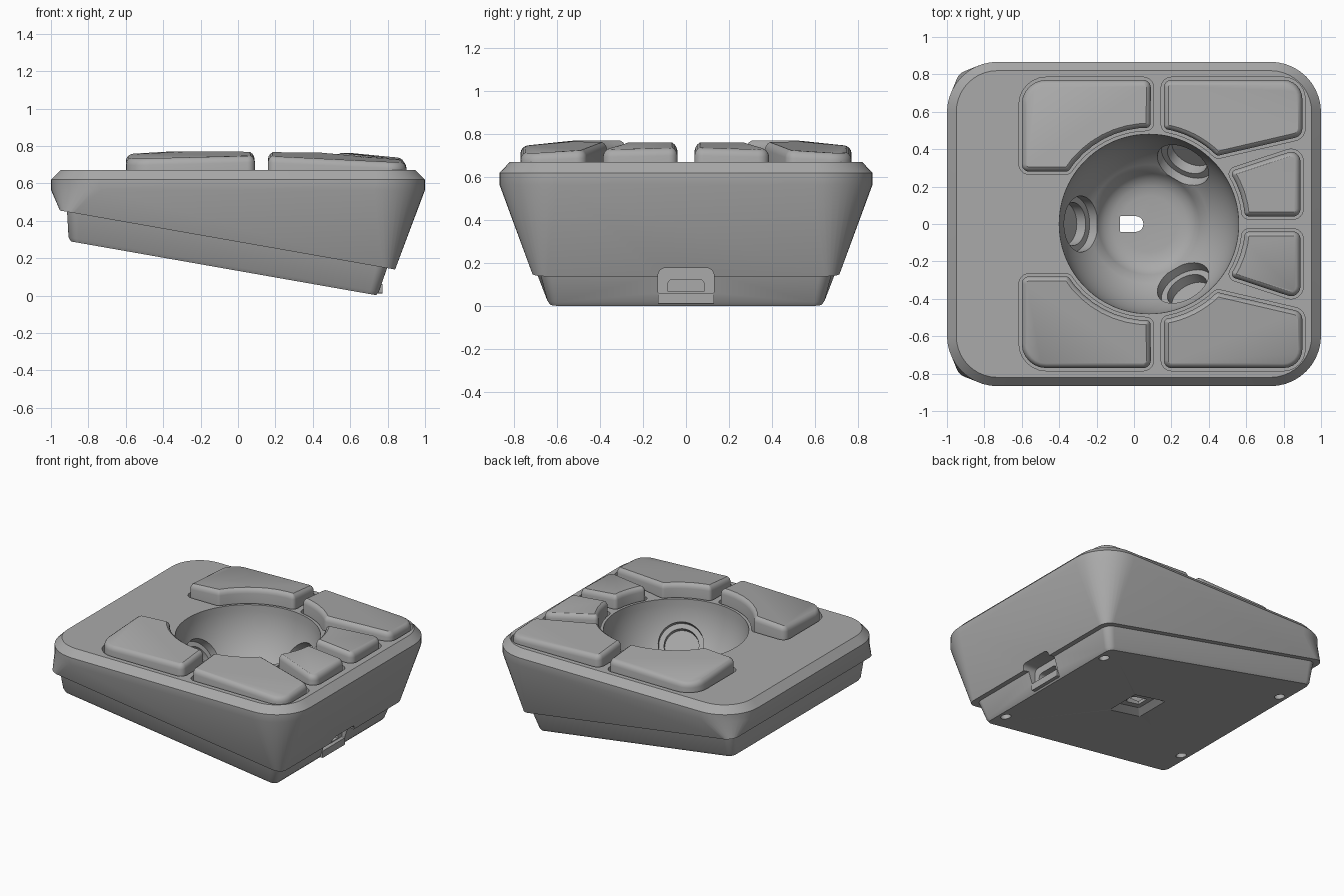
import bpy, bmesh, math
from mathutils import Vector, Matrix

cube = bpy.data.objects.get("Cube")
if cube:
    bpy.data.objects.remove(cube, do_unlink=True)

grey = bpy.data.materials.new("plain grey")
grey.use_nodes = True
COLOUR = (0.4, 0.4, 0.4, 1)
grey.diffuse_color = COLOUR
grey.node_tree.nodes["Principled BSDF"].inputs["Base Color"].default_value = COLOUR

CUP = Vector((0.08, 0, 0.67))   # centre of the ball cup
TILT = -0.176                   # slope of the wedge underside


def round_poly(corners, n=6):
    """Counter-clockwise outline with each (x, y, radius) corner rounded."""
    out = []
    for i, (x, y, r) in enumerate(corners):
        p = Vector((x, y))
        if r == 0:
            out.append(p)
            continue
        a = (Vector(corners[i - 1][:2]) - p).normalized()
        b = (Vector(corners[(i + 1) % len(corners)][:2]) - p).normalized()
        half = a.angle(b) / 2
        centre = p + (a + b).normalized() * r / math.sin(half)
        start = p + a * r / math.tan(half) - centre
        turn = math.pi - 2 * half
        for k in range(n + 1):
            out.append(centre + Matrix.Rotation(turn * k / n, 2) @ start)
    return out


def inset(outline, d):
    """Move an outline inward by d (outward when negative)."""
    out = []
    for i, p in enumerate(outline):
        t = (p - outline[i - 1]).normalized() + (outline[(i + 1) % len(outline)] - p).normalized()
        t.normalize()
        out.append(p + Vector((-t.y, t.x)) * d)
    return out


def loft(name, rings):
    """Skin closed rings and cap both ends."""
    bm = bmesh.new()
    loops = [[bm.verts.new(v) for v in ring] for ring in rings]
    for lo, hi in zip(loops, loops[1:]):
        for i in range(len(lo)):
            bm.faces.new((lo[i - 1], lo[i], hi[i], hi[i - 1]))
    bm.faces.new(loops[0])
    bm.faces.new(loops[-1])
    bmesh.ops.recalc_face_normals(bm, faces=bm.faces)
    mesh = bpy.data.meshes.new(name)
    bm.to_mesh(mesh)
    bm.free()
    mesh.materials.append(grey)
    obj = bpy.data.objects.new(name, mesh)
    bpy.context.collection.objects.link(obj)
    return obj


def flat(outline, z):
    return [(p.x, p.y, z) for p in outline]


def prism(name, outline, z0, z1):
    return loft(name, [flat(outline, z0), flat(outline, z1)])


def lathe(name, profile, matrix, n=64):
    """Revolve (radius, height) pairs about the local z axis."""
    turns = [2 * math.pi * k / n for k in range(n)]
    return loft(name, [[matrix @ Vector((r * math.cos(a), r * math.sin(a), z)) for a in turns]
                       for r, z in profile])


def smooth(obj):
    bpy.ops.object.select_all(action='DESELECT')
    obj.select_set(True)
    bpy.context.view_layer.objects.active = obj
    bpy.ops.object.shade_smooth_by_angle(angle=math.radians(30))


def cut(target, cutter):
    cutter.hide_render = True
    mod = target.modifiers.new("cut", 'BOOLEAN')
    mod.operation = 'DIFFERENCE'
    mod.solver = 'EXACT'
    mod.object = cutter
    bpy.context.view_layer.objects.active = target
    bpy.ops.object.modifier_apply(modifier=mod.name)
    bpy.data.objects.remove(cutter, do_unlink=True)


def section(xl, xr, yl, yr, r, z, slope=0.0):
    """Rounded four-sided body section on a level or tilted plane."""
    pts = round_poly([(xr, -yr, r), (xr, yr, r), (xl, yl, r), (xl, -yl, r)], 10)
    return [(p.x, p.y, z + slope * p.x) for p in pts]


# Wedge case: chamfered top, tapered walls, tilted step and base
body = loft("case", [
    section(-0.95, 0.95, 0.82, 0.82, 0.22, 0.67),
    section(-1, 1, 0.867, 0.867, 0.27, 0.62),
    section(-1, 1, 0.867, 0.867, 0.27, 0.565),
    section(-0.952, 0.84, 0.826, 0.71, 0.07, 0.287, TILT),
    section(-0.914, 0.797, 0.79, 0.675, 0.06, 0.287, TILT),
    section(-0.906, 0.753, 0.755, 0.642, 0.05, 0.152, TILT),
    section(-0.893, 0.738, 0.743, 0.63, 0.04, 0.132, TILT)])

# Ball cup: spherical wall, small step, shallow floor
R = 0.48
profile = [(R, 0.05)]
for k in range(0, 11):
    a = math.radians(5.4 * k)
    profile.append((R * math.cos(a), -R * math.sin(a)))
profile += [(0.27, -0.41), (0.24, -0.44), (0.2, -0.458), (0.15, -0.465)]
cut(body, lathe("cup_cutter", profile, Matrix.Translation(CUP), 96))

# Three stepped bearing pockets aimed at the cup centre
for angle in (60, 180, 300):
    a, e = math.radians(angle), math.radians(37)
    aim = Vector((math.cos(a) * math.cos(e), math.sin(a) * math.cos(e), -math.sin(e)))
    m = Matrix.Translation(CUP) @ aim.to_track_quat('Z', 'Y').to_matrix().to_4x4()
    cut(body, lathe("pocket_cutter", [(0.15, 0.38), (0.15, 0.51), (0.115, 0.51), (0.115, 0.57)], m, 40))


# Button outlines around the cup
def cup_arc(a0, a1, n=8):
    return [(CUP.x + 0.515 * math.cos(t), 0.515 * math.sin(t), 0.025 if k in (0, n) else 0)
            for k in range(n + 1) for t in [math.radians(a0 + (a1 - a0) * k / n)]]


outlines = {
    "rear_button": [(0.09, 0.77, 0.04), (-0.6, 0.77, 0.13), (-0.6, 0.28, 0.04)] + cup_arc(147, 89),
    "front_button": [(0.9, 0.47, 0.05), (0.9, 0.77, 0.1), (0.16, 0.77, 0.04)] + cup_arc(81, 45),
    "small_button": [(0.89, 0.04, 0.04), (0.89, 0.405, 0.05)] + cup_arc(33, 4.5, 4),
}


def crown(p):
    return 0.77 - 0.09 * max(0, p.length - 0.5)


for name, corners in outlines.items():
    for side in (1, -1):
        pts = [(x, y * side, r) for x, y, r in corners][::side]
        shape = round_poly(pts)
        # Slot in the top, then the cap with a rounded rim
        cut(body, prism("slot_cutter", inset(shape, -0.015), 0.61, 0.7))
        rings = [flat(shape, 0.605)]
        for d, drop in ((0, 0.035), (0.004, 0.02), (0.012, 0.008), (0.024, 0)):
            rings.append([(q.x, q.y, crown(p) - drop) for p, q in zip(shape, inset(shape, d))])
        smooth(loft(name + ("_left" if side > 0 else "_right"), rings))

# Sensor window through the floor, with a flared square recess below
window = round_poly([(-0.075, -0.042, 0.005), (0.05, -0.042, 0.04),
                     (0.05, 0.042, 0.04), (-0.075, 0.042, 0.005)])
cut(body, prism("window_cutter", window, 0.0, 0.4))
cut(body, loft("recess_cutter", [
    section(-0.03 - h, -0.03 + h, h, h, 0.01, z, TILT)
    for h, z in ((0.15, 0.112), (0.13, 0.132), (0.085, 0.17))]))

# Screw holes in the base corners
for x in (-0.83, 0.68):
    for y in (-0.505, 0.505):
        z = 0.132 + TILT * x
        m = Matrix.Translation((x, y, z)) @ Matrix.Rotation(-math.atan(TILT), 4, 'Y')
        cut(body, lathe("screw_cutter", [(0.035, -0.05), (0.035, 0.06)], m, 24))


# Cable port notch, socket and sill on the +x side
def port(name, x0, x1, half, z0, z1, r):
    pts = round_poly([(-half, z0, 0.005), (half, z0, 0.005), (half, z1, r), (-half, z1, r)])
    return loft(name, [[(x, p.x, p.y) for p in pts] for x in (x0, x1)])


cut(body, port("notch_cutter", 0.745, 1, 0.13, 0.062, 0.178, 0.035))
cut(body, port("socket_cutter", 0.62, 0.8, 0.085, 0.068, 0.125, 0.025))
smooth(port("port_sill", 0.7, 0.772, 0.13, 0.012, 0.062, 0.005))
smooth(body)
